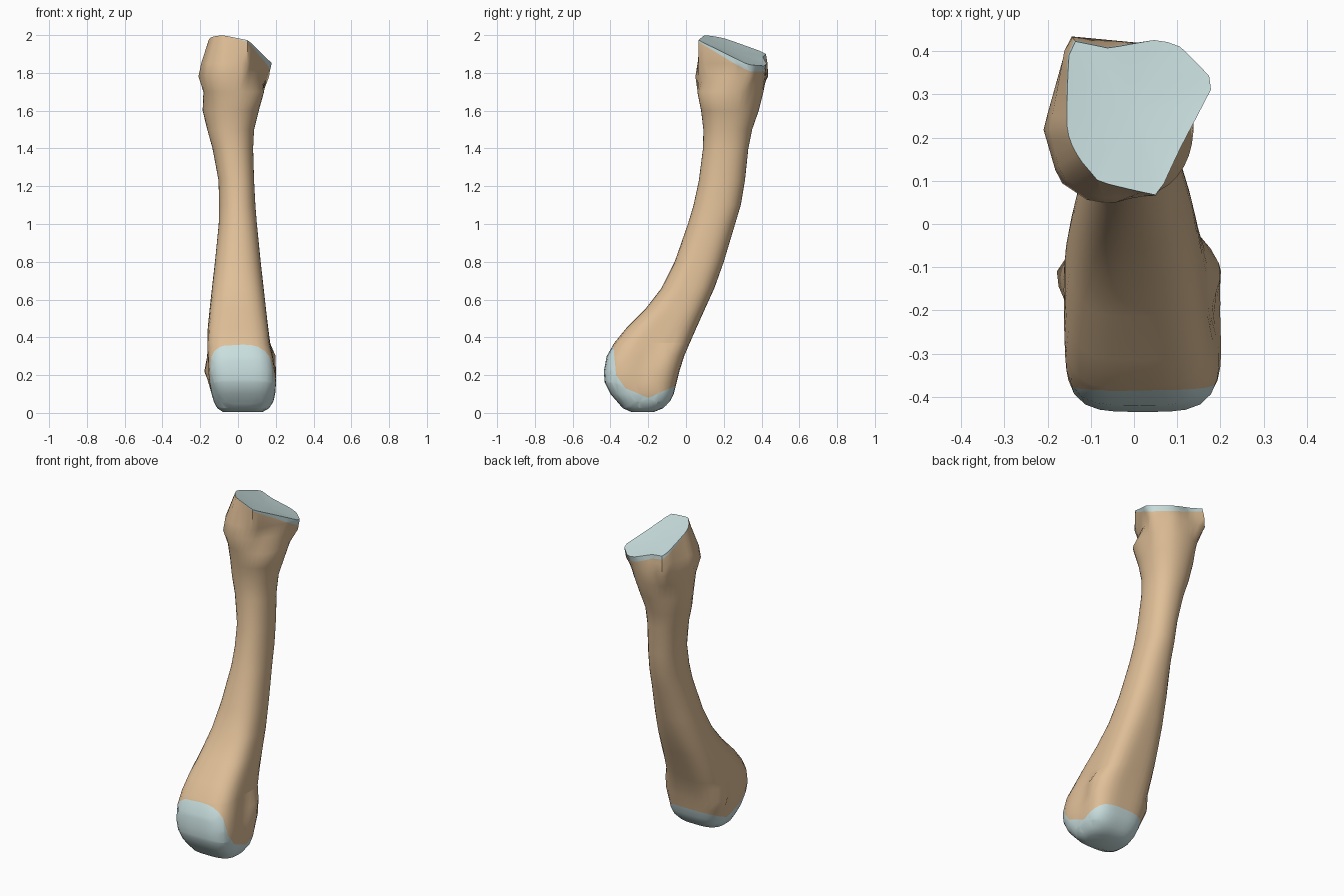
import bpy, bmesh, math
from mathutils import Vector

if "Cube" in bpy.data.objects:
    bpy.data.objects.remove(bpy.data.objects["Cube"])

N = 40


def material(name, rgb):
    m = bpy.data.materials.new(name)
    m.diffuse_color = (*rgb, 1)
    m.use_nodes = True
    m.node_tree.nodes["Principled BSDF"].inputs["Base Color"].default_value = m.diffuse_color
    return m


def rounded_ring(z, x0, x1, y0, y1, n):
    """Superellipse outline filling the given x and y limits."""
    cx, cy, a, b = (x0 + x1) / 2, (y0 + y1) / 2, (x1 - x0) / 2, (y1 - y0) / 2
    pts = []
    for i in range(N):
        t = math.tau * i / N
        c, s = math.cos(t), math.sin(t)
        r = (abs(c / a) ** n + abs(s / b) ** n) ** (-1 / n)
        pts.append((cx + r * c, cy + r * s, z))
    return pts


def polygon_ring(z, poly, cx=-0.01, cy=0.25):
    """Outline of an irregular polygon, sampled by rays from its middle."""
    pts = []
    for i in range(N):
        t = math.tau * i / N
        c, s = math.cos(t), math.sin(t)
        best = 0.05
        for (ax, ay), (bx, by) in zip(poly, poly[1:] + poly[:1]):
            ex, ey, px, py = bx - ax, by - ay, ax - cx, ay - cy
            det = c * ey - s * ex
            if abs(det) < 1e-9:
                continue
            r = (px * ey - py * ex) / det
            u = (px * s - py * c) / det
            if r > 0 and -1e-6 <= u <= 1 + 1e-6:
                best = max(best, r)
        pts.append((cx + best * c, cy + best * s, z))
    return pts


def cut(bm, co, no, clear=False, faces=None):
    faces = bm.faces[:] if faces is None else faces
    geom = list({e for f in faces for e in f.edges}) + list({v for f in faces for v in f.verts}) + faces
    return bmesh.ops.bisect_plane(bm, geom=geom, dist=1e-5, plane_co=co, plane_no=no,
                                  clear_outer=clear)["geom_cut"]


# Rounded sections from the lower head up the curved shaft: z, x range, y range, squareness
sections = [
    (0.005, -0.08, 0.13, -0.29, -0.17, 3.0),
    (0.025, -0.11, 0.165, -0.335, -0.12, 3.2),
    (0.06, -0.128, 0.187, -0.365, -0.085, 3.4),
    (0.10, -0.14, 0.197, -0.40, -0.065, 3.6),
    (0.16, -0.152, 0.203, -0.43, -0.05, 3.8),
    (0.22, -0.16, 0.20, -0.435, -0.035, 4.0),
    (0.30, -0.163, 0.188, -0.42, -0.01, 4.0),
    (0.37, -0.163, 0.17, -0.38, 0.02, 3.8),
    (0.45, -0.16, 0.16, -0.315, 0.055, 3.4),
    (0.55, -0.15, 0.148, -0.215, 0.10, 3.0),
    (0.66, -0.138, 0.136, -0.13, 0.15, 2.6),
    (0.80, -0.122, 0.12, -0.06, 0.20, 2.4),
    (1.00, -0.102, 0.10, 0.01, 0.26, 2.2),
    (1.10, -0.10, 0.092, 0.04, 0.29, 2.2),
    (1.23, -0.103, 0.085, 0.068, 0.312, 2.2),
    (1.40, -0.135, 0.08, 0.09, 0.33, 2.2),
    (1.50, -0.162, 0.085, 0.092, 0.35, 2.2),
    (1.60, -0.175, 0.11, 0.08, 0.385, 2.2),
    (1.70, -0.183, 0.138, 0.06, 0.41, 2.3),
]
rings = [rounded_ring(*s) for s in sections]

# Irregular upper end
rings.append(polygon_ring(1.78, [(-0.15, .435), (0.06, .415), (0.165, .34), (0.12, .22),
                                 (0.03, .07), (-0.04, .05), (-0.1, .05), (-0.175, .1), (-0.21, .22)]))
rings.append(polygon_ring(1.85, [(-0.155, .435), (-0.06, .41), (0.06, .428), (0.11, .415), (0.188, .33),
                                 (0.12, .2), (0.05, .065), (-0.09, .06), (-0.17, .11), (-0.195, .22)]))
rings.append(polygon_ring(2.04, [(-0.13, .40), (-0.05, .395), (0.09, .42), (0.19, .33), (0.11, .18),
                                 (0.06, .065), (-0.08, .11), (-0.135, .2)]))

bm = bmesh.new()
loops = [[bm.verts.new(p) for p in r] for r in rings]
for lo, hi in zip(loops, loops[1:]):
    for i in range(N):
        j = (i + 1) % N
        bm.faces.new((lo[i], lo[j], hi[j], hi[i]))
bm.faces.new(loops[0][::-1])

# Side knobs, hollows and the small lump below the upper end: position, push in x, radius
for pos, push, rad in [((0.18, -0.11, 0.27), 0.022, 0.06), ((-0.16, -0.11, 0.21), -0.028, 0.06),
                       ((0.19, -0.21, 0.25), -0.018, 0.07), ((-0.16, -0.22, 0.25), 0.012, 0.07),
                       ((-0.17, 0.23, 1.59), -0.013, 0.05)]:
    for v in bm.verts:
        d = (v.co - Vector(pos)).length
        v.co.x += push * math.exp(-(d / rad) ** 2)

# Slanted, slightly dished top joint surface
top = Vector((-0.1, 0.12, 1.997))
edges = [g for g in cut(bm, top, Vector((0.28, 0.35, 1)), True) if isinstance(g, bmesh.types.BMEdge)]
cap = bmesh.ops.edgeloop_fill(bm, edges=edges)["faces"]
for v in bmesh.ops.poke(bm, faces=cap)["verts"]:
    v.co.z -= 0.012

# Clean borders between bone and cartilage
rim_no = Vector((0.36, 0.42, 1))
cut(bm, top, rim_no, faces=[f for f in bm.faces if f.calc_center_median().z > 1.7])
line = [(-0.385, 0.36), (-0.37, 0.2), (-0.32, 0.13), (-0.2, 0.08), (-0.04, 0.15)]
planes = []
cut(bm, Vector((0, 0, 0.36)), Vector((-0.06, 0, 1)),
    faces=[f for f in bm.faces if f.calc_center_median().z < 0.5])
for (y0, z0), (y1, z1) in zip(line, line[1:]):
    co, no = Vector((0, y0, z0)), Vector((0, z1 - z0, y0 - y1)).normalized()
    planes.append((co, no))
    cut(bm, co, no, faces=[f for f in bm.faces if f.calc_center_median().z < 0.37])

bmesh.ops.recalc_face_normals(bm, faces=bm.faces[:])
for f in bm.faces:
    f.smooth = True
    c = f.calc_center_median()
    low = c.z - 0.06 * c.x < 0.36 and any((c - co).dot(no) > 0 for co, no in planes)
    high = c.z > 1.7 and ((c - top).dot(rim_no) > 0 or f.normal.z > 0.8)
    f.material_index = 1 if low or high else 0

mesh = bpy.data.meshes.new("long_bone")
bm.to_mesh(mesh)
bm.free()
mesh.materials.append(material("bone", (0.74, 0.52, 0.31)))
mesh.materials.append(material("cartilage", (0.59, 0.74, 0.74)))
bone = bpy.data.objects.new("long_bone", mesh)
bpy.context.collection.objects.link(bone)
bpy.context.view_layer.objects.active = bone
bone.select_set(True)
bpy.ops.object.shade_smooth_by_angle(angle=math.radians(60))
